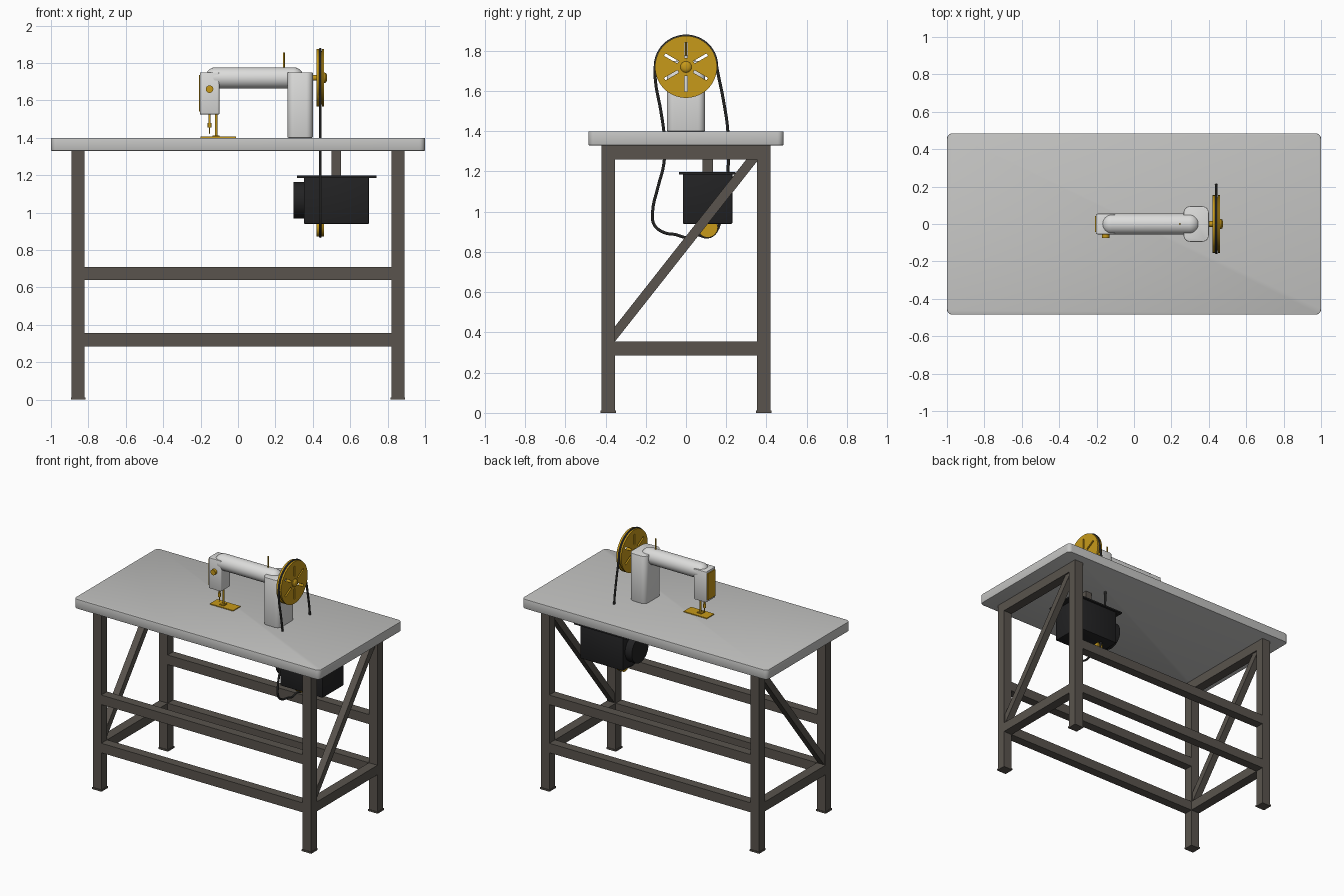
import bpy, bmesh, math
from mathutils import Vector

if "Cube" in bpy.data.objects:
    bpy.data.objects.remove(bpy.data.objects["Cube"])


def mat(name, col):
    m = bpy.data.materials.new(name)
    m.diffuse_color = (*col, 1)
    m.use_nodes = True
    m.node_tree.nodes["Principled BSDF"].inputs["Base Color"].default_value = m.diffuse_color
    return m


TABLE = mat("table grey", (0.55, 0.55, 0.54))
STEEL = mat("frame steel", (0.10, 0.088, 0.075))
WHITE = mat("machine white", (0.72, 0.72, 0.71))
GOLD = mat("brass gold", (0.57, 0.32, 0.01))
BLACK = mat("motor black", (0.016, 0.016, 0.017))
RUBBER = mat("belt rubber", (0.05, 0.05, 0.048))


def finish(name, bm, m, smooth=False):
    bmesh.ops.recalc_face_normals(bm, faces=bm.faces)
    me = bpy.data.meshes.new(name)
    bm.to_mesh(me)
    bm.free()
    me.materials.append(m)
    ob = bpy.data.objects.new(name, me)
    bpy.context.collection.objects.link(ob)
    if smooth:
        shade(ob)
    return ob


def shade(ob):
    bpy.ops.object.select_all(action='DESELECT')
    ob.select_set(True)
    bpy.context.view_layer.objects.active = ob
    bpy.ops.object.shade_smooth_by_angle(angle=math.radians(35))


def box(name, m, x, y, z, corner=0, edge=0):
    """Box from min/max pairs; corner rounds vertical edges, edge the rest."""
    bm = bmesh.new()
    bmesh.ops.create_cube(bm, size=1)
    for v in bm.verts:
        v.co = [(a + b) / 2 + c * (b - a) for c, (a, b) in zip(v.co, (x, y, z))]
    if corner:
        up = [e for e in bm.edges if abs(e.verts[0].co.z - e.verts[1].co.z) > 1e-4]
        bmesh.ops.bevel(bm, geom=up, offset=corner, segments=6, profile=0.5, affect='EDGES')
    if edge:
        rim = [e for e in bm.edges if e.calc_face_angle(0) > 1]
        bmesh.ops.bevel(bm, geom=rim, offset=edge, segments=2, profile=0.5, affect='EDGES')
    return finish(name, bm, m, bool(corner or edge))


def lathe(name, m, profile, origin, axis, n=32):
    """Spin (radius, distance) profile points around an axis through origin."""
    bm = bmesh.new()
    q = Vector((0, 0, 1)).rotation_difference(Vector(axis))
    verts = [bm.verts.new((r, 0, d)) for r, d in profile]
    edges = [bm.edges.new(p) for p in zip(verts, verts[1:])]
    bmesh.ops.spin(bm, geom=verts + edges, cent=(0, 0, 0), axis=(0, 0, 1),
                   angle=math.tau, steps=n, use_duplicate=False)
    bmesh.ops.remove_doubles(bm, verts=bm.verts, dist=1e-5)
    for v in bm.verts:
        v.co = q @ v.co + Vector(origin)
    return finish(name, bm, m, True)


def rod(name, m, r, length, origin, axis, n=32):
    return lathe(name, m, [(0, 0), (r, 0), (r, length), (0, length)], origin, axis, n)


X, Z = (1, 0, 0), (0, 0, 1)

# Table top
box("table_top", TABLE, (-1, 1), (-0.485, 0.485), (1.33, 1.40), 0.03, 0.004)

# Frame: legs, feet, long rails, end rails and diagonal braces
for sx, side in ((-1, "left"), (1, "right")):
    x0, x1 = sorted((sx * 0.82, sx * 0.89))
    for sy, face in ((-1, "front"), (1, "back")):
        y0, y1 = sorted((sy * 0.353, sy * 0.42))
        box(f"{face}_{side}_leg", STEEL, (x0, x1), (y0, y1), (0.01, 1.33))
        box(f"{face}_{side}_foot", STEEL, (x0 - .004, x1 + .004), (y0 - .004, y1 + .004), (0, 0.012))
    for z, level in ((0.285, "lower"), (1.26, "upper")):
        box(f"{side}_{level}_end_rail", STEEL, (x0, x1), (-0.353, 0.353), (z, z + 0.07))
    bm = bmesh.new()
    f = bm.faces.new([bm.verts.new((sx * 0.855 - 0.025, y, z)) for y, z in (
        (-0.353, 0.355), (-0.353, 0.43), (0.30, 1.26), (0.353, 1.26), (0.353, 1.25))])
    ext = bmesh.ops.extrude_face_region(bm, geom=[f])
    bmesh.ops.translate(bm, vec=(0.05, 0, 0),
                        verts=[v for v in ext["geom"] if isinstance(v, bmesh.types.BMVert)])
    finish(f"{side}_diagonal_brace", bm, STEEL)
for sy, face in ((-1, "front"), (1, "back")):
    y0, y1 = sorted((sy * 0.353, sy * 0.42))
    for z, level in ((0.285, "lower"), (0.64, "middle")):
        box(f"{face}_{level}_rail", STEEL, (-0.82, 0.82), (y0, y1), (z, z + 0.07))

# Machine column, arm and head
box("column", WHITE, (0.265, 0.40), (-0.095, 0.095), (1.40, 1.75), 0.035, 0.004)
R, quarter = 0.057, [math.pi / 2 * i / 10 for i in range(11)]
lathe("arm", WHITE,
      [(R * math.sin(a), R - R * math.cos(a)) for a in quarter] +
      [(R * math.cos(a), 0.528 - R + R * math.sin(a)) for a in quarter],
      (-0.176, 0, 1.72), X, 40)
box("head", WHITE, (-0.203, -0.10), (-0.055, 0.055), (1.525, 1.75), 0.01, 0.003)
box("head_side_plate", GOLD, (-0.209, -0.202), (-0.043, 0.043), (1.54, 1.735))
rod("tension_knob", GOLD, 0.02, 0.022, (-0.152, -0.053, 1.66), (0, -1, 0), 24)
rod("spool_pin", GOLD, 0.005, 0.10, (0.245, 0, 1.757), Z, 12)

# Needle, presser foot and needle plate
rod("needle_bar", GOLD, 0.006, 0.06, (-0.152, 0, 1.475), Z, 12)
rod("needle_clamp", GOLD, 0.010, 0.025, (-0.152, 0, 1.455), Z, 12)
lathe("needle", GOLD, [(0, 0), (0.003, 0.015), (0.003, 0.05)], (-0.152, 0, 1.415), Z, 8)
rod("presser_bar", GOLD, 0.007, 0.12, (-0.117, 0, 1.41), Z, 12)
box("presser_foot", GOLD, (-0.135, -0.10), (-0.022, 0.012), (1.405, 1.413))
box("needle_plate", GOLD, (-0.20, -0.01), (-0.043, 0.043), (1.398, 1.406))


# Hand wheel: three slotted discs, the middle one smaller for the belt groove
def slotted_disc(name, r, x, thick):
    cu = bpy.data.curves.new(name, 'CURVE')
    cu.dimensions, cu.fill_mode, cu.extrude = '2D', 'BOTH', thick / 2

    def loop(pts):
        s = cu.splines.new('POLY')
        s.points.add(len(pts) - 1)
        for p, (u, v) in zip(s.points, pts):
            p.co = (u, v, 0, 1)
        s.use_cyclic_u = True

    loop([(r * math.cos(math.tau * i / 64), r * math.sin(math.tau * i / 64)) for i in range(64)])
    for k in range(6):
        a = math.radians(30 + 60 * k)
        c, s = math.cos(a), math.sin(a)
        loop([(u * c - v * s, u * s + v * c) for u, v in
              ((0.045, -0.007), (0.122, -0.007), (0.122, 0.007), (0.045, 0.007))])
    ob = bpy.data.objects.new(name, cu)
    bpy.context.collection.objects.link(ob)
    ob.location = (x, 0, 1.72)
    ob.rotation_euler = (math.pi / 2, 0, math.pi / 2)
    cu.materials.append(GOLD)
    bpy.ops.object.select_all(action='DESELECT')
    ob.select_set(True)
    bpy.context.view_layer.objects.active = ob
    bpy.ops.object.convert(target='MESH')
    shade(bpy.context.object)


slotted_disc("hand_wheel_inner", 0.154, 0.426, 0.012)
slotted_disc("hand_wheel_core", 0.143, 0.44, 0.016)
slotted_disc("hand_wheel_outer", 0.154, 0.454, 0.012)
rod("wheel_shaft", GOLD, 0.015, 0.04, (0.39, 0, 1.72), X, 20)
lathe("wheel_hub", GOLD, [(0, 0), (0.028, 0), (0.028, 0.008), (0.022, 0.015), (0.012, 0.018), (0, 0.019)],
      (0.458, 0, 1.72), X, 24)

# Motor hung under the table
box("motor_body", BLACK, (0.353, 0.70), (-0.015, 0.23), (0.94, 1.188), 0, 0.004)
box("motor_mount_plate", BLACK, (0.315, 0.74), (-0.035, 0.245), (1.186, 1.197))
rod("motor_end_cap", BLACK, 0.097, 0.06, (0.298, 0.108, 1.066), X, 40)
box("motor_post", STEEL, (0.50, 0.55), (0.083, 0.133), (1.195, 1.335))
lathe("motor_pulley", GOLD, [(0, 0), (0.05, 0), (0.05, 0.012), (0.042, 0.016), (0.042, 0.024),
                             (0.05, 0.028), (0.05, 0.04), (0, 0.04)], (0.42, 0.108, 0.922), X)

# Drive belt: over the wheel, slack down the front, round the pulley, up the back
arc = [(0.153 * math.cos(math.radians(a)), 1.72 + 0.153 * math.sin(math.radians(a)))
       for a in range(0, 181, 15)]
path = arc + [(-0.152, 1.65), (-0.125, 1.50), (-0.107, 1.36), (-0.11, 1.24), (-0.14, 1.12),
              (-0.166, 1.00), (-0.158, 0.935), (-0.11, 0.897), (-0.05, 0.886), (0.0, 0.872),
              (0.06, 0.884), (0.108, 0.874), (0.148, 0.90), (0.175, 1.0), (0.207, 1.19),
              (0.208, 1.40), (0.185, 1.56)]
cu = bpy.data.curves.new("drive_belt", 'CURVE')
cu.dimensions, cu.bevel_depth, cu.bevel_resolution, cu.resolution_u = '3D', 0.0075, 2, 5
sp = cu.splines.new('BEZIER')
sp.bezier_points.add(len(path) - 1)
for p, (y, z) in zip(sp.bezier_points, path):
    p.co = (0.44, y, z)
    p.handle_left_type = p.handle_right_type = 'AUTO'
sp.use_cyclic_u = True
cu.materials.append(RUBBER)
belt = bpy.data.objects.new("drive_belt", cu)
bpy.context.collection.objects.link(belt)
bpy.ops.object.select_all(action='DESELECT')
belt.select_set(True)
bpy.context.view_layer.objects.active = belt
bpy.ops.object.convert(target='MESH')
shade(bpy.context.object)
